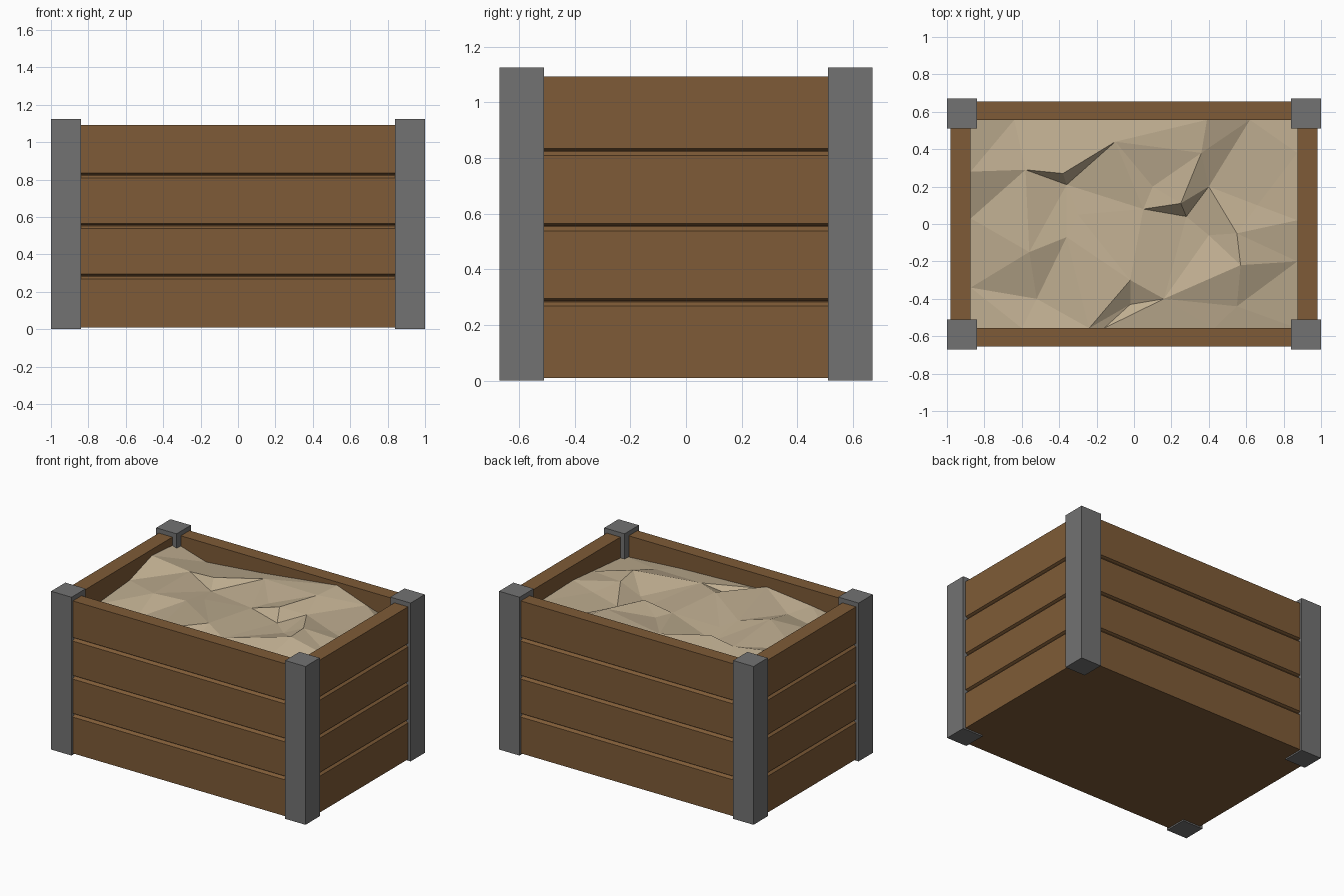
import bpy, bmesh
from mathutils import Vector, Matrix, geometry

if "Cube" in bpy.data.objects:
    bpy.data.objects.remove(bpy.data.objects["Cube"])


def material(name, rgb):
    m = bpy.data.materials.new(name)
    m.diffuse_color = (*rgb, 1)
    m.use_nodes = True
    m.node_tree.nodes["Principled BSDF"].inputs["Base Color"].default_value = m.diffuse_color
    return m


WOOD = material("wood", (0.21, 0.105, 0.038))
STEEL = material("dark_grey", (0.17, 0.17, 0.17))
SAND = material("sand", (0.52, 0.42, 0.28))


def finish(bm, name, mat):
    bmesh.ops.recalc_face_normals(bm, faces=bm.faces)
    me = bpy.data.meshes.new(name)
    bm.to_mesh(me)
    bm.free()
    me.materials.append(mat)
    ob = bpy.data.objects.new(name, me)
    bpy.context.collection.objects.link(ob)
    return ob


def box(name, lo, hi, mat):
    lo, hi = Vector(lo), Vector(hi)
    bm = bmesh.new()
    bmesh.ops.create_cube(bm, size=1, matrix=Matrix.Translation((lo + hi) / 2)
                          @ Matrix.Diagonal((*(hi - lo), 1)))
    return finish(bm, name, mat)


def wall(name, half, outer, inner, angle):
    # planked wall: grooved profile extruded along its length
    prof = [(inner, 0.01), (outer, 0.01)]
    for z in (0.283, 0.553, 0.823):
        prof += [(outer, z - 0.015), (outer - 0.018, z), (outer - 0.018, z + 0.003), (outer, z + 0.011)]
    prof += [(outer, 1.093), (inner, 1.093)]
    bm = bmesh.new()
    face = bm.faces.new([bm.verts.new((-half, -d, z)) for d, z in prof])
    out = bmesh.ops.extrude_face_region(bm, geom=[face])
    new = [v for v in out["geom"] if isinstance(v, bmesh.types.BMVert)]
    bmesh.ops.translate(bm, verts=new, vec=(2 * half, 0, 0))
    bmesh.ops.rotate(bm, verts=bm.verts, matrix=Matrix.Rotation(angle, 3, 'Z'))
    return finish(bm, name, mat=WOOD)


# four planked walls
PI = 3.14159265
wall("front_wall", 0.86, 0.655, 0.557, 0)
wall("back_wall", 0.86, 0.655, 0.557, PI)
wall("right_wall", 0.53, 0.98, 0.873, PI / 2)
wall("left_wall", 0.53, 0.98, 0.873, -PI / 2)

# floor
box("floor", (-0.873, -0.557, 0.01), (0.873, 0.557, 0.06), WOOD)

# corner posts
for sx, nx in ((-1, "left"), (1, "right")):
    for sy, ny in ((-1, "front"), (1, "back")):
        xs = sorted((sx * 0.84, sx * 1.0))
        ys = sorted((sy * 0.51, sy * 0.67))
        box(f"{ny}_{nx}_post", (xs[0], ys[0], 0), (xs[1], ys[1], 1.125), STEEL)

# faceted fill: ridge and hollow points, triangulated
points = [
    (-.873, -.557, .94), (-.6, -.557, .98), (-.24, -.557, 1.02), (-.16, -.557, .99), (.43, -.557, .97),
    (.873, -.557, .94), (.873, -.2, .97), (.873, .02, .99), (.873, .38, .98), (.873, .557, .91),
    (.62, .557, .99), (.39, .557, 1.07), (-.2, .557, 1.0), (-.64, .557, .96), (-.873, .557, 1.03),
    (-.873, .28, 1.05), (-.873, .03, .97), (-.873, -.34, .94),
    (-.58, .29, 1.01), (-.38, .27, 1.03), (-.36, .21, .96), (-.1, .44, 1.03),
    (.1, .2, 1.0), (.36, .38, 1.06), (.4, .2, 1.0),
    (.05, .08, 1.0), (.25, .11, 1.05), (.28, .04, .97), (.55, -.05, 1.04), (.4, -.06, .97),
    (.57, -.22, 1.05), (.55, -.44, .98), (.16, -.4, 1.0), (-.02, -.3, 1.02), (-.02, -.43, .96),
    (-.56, -.15, 1.03), (-.36, -.07, 1.0), (-.52, -.4, .96), (-.3, .05, .98), (.66, .1, .99),
]
res = geometry.delaunay_2d_cdt([Vector(p[:2]) for p in points], [], [], 0, 1e-5)
bm = bmesh.new()
vs = [bm.verts.new((v.x, v.y, points[o[0]][2])) for v, o in zip(res[0], res[3])]
for f in res[2]:
    bm.faces.new([vs[i] for i in f])
finish(bm, "sand_fill", SAND)
